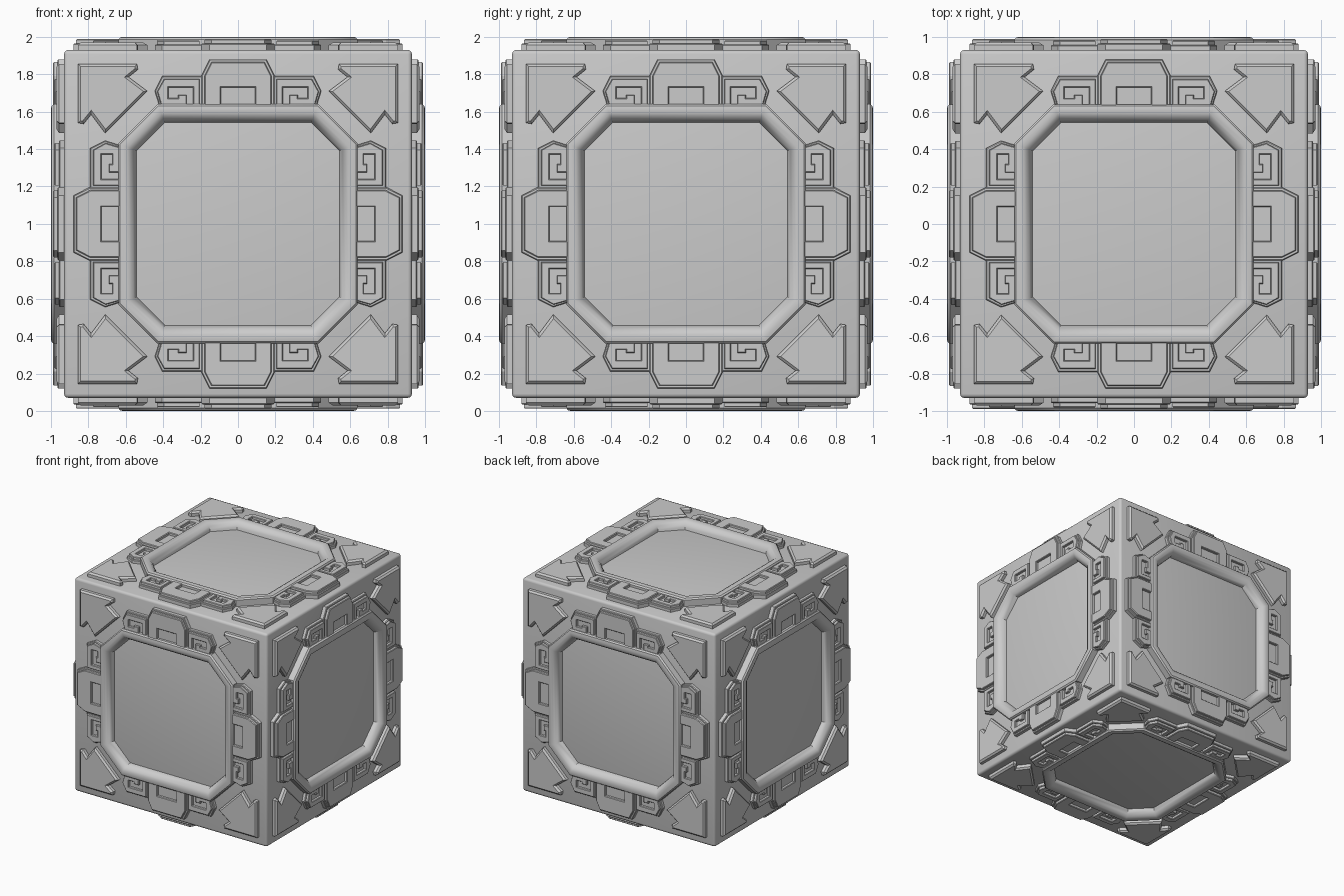
import bpy, bmesh, math
from mathutils import Matrix

if "Cube" in bpy.data.objects:
    bpy.data.objects.remove(bpy.data.objects["Cube"])

BASE = 0.93   # half size of the plain cube
UP = Matrix.Translation((0, 0, 1))
SIDES = [Matrix.Rotation(math.radians(a), 4, 'X') for a in (0, 90, 180, 270)]
SIDES += [Matrix.Rotation(math.radians(a), 4, 'Y') for a in (90, -90)]


def finish(bm, name, smooth=False):
    bmesh.ops.recalc_face_normals(bm, faces=bm.faces[:])
    mesh = bpy.data.meshes.new(name)
    bm.to_mesh(mesh)
    bm.free()
    obj = bpy.data.objects.new(name, mesh)
    bpy.context.collection.objects.link(obj)
    if smooth:
        bpy.context.view_layer.objects.active = obj
        obj.select_set(True)
        bpy.ops.object.shade_smooth_by_angle(angle=math.radians(35))
        obj.select_set(False)
    return obj


def plate(bm, pts, top, chamfer, mat):
    """Raised flat plate with a chamfered upper rim."""
    verts = [bm.verts.new((u, v, BASE - 0.01)) for u, v in pts]
    face = bm.faces.new(verts)
    ext = bmesh.ops.extrude_face_region(bm, geom=[face])['geom']
    upper = [e for e in ext if isinstance(e, bmesh.types.BMVert)]
    for w in upper:
        w.co.z = top
    rim = [e for e in ext if isinstance(e, bmesh.types.BMEdge)]
    new = set(verts + upper)
    bev = bmesh.ops.bevel(bm, geom=rim, offset=chamfer, segments=1,
                          affect='EDGES', clamp_overlap=True)
    new = {w for w in new if w.is_valid} | set(bev['verts'])
    bmesh.ops.transform(bm, matrix=mat, verts=list(new))


def ornament(name, layers, mirrored=False):
    """Repeat the plates four times on each of the six sides."""
    bm = bmesh.new()
    for side in SIDES:
        for k in range(4):
            mat = UP @ side @ Matrix.Rotation(k * math.pi / 2, 4, 'Z')
            for pts, top, chamfer in layers:
                plate(bm, pts, top, chamfer, mat)
                if mirrored:
                    plate(bm, [(-u, v) for u, v in pts], top, chamfer, mat)
    return finish(bm, name)


# Main cube with softened edges
bm = bmesh.new()
bmesh.ops.create_cube(bm, size=2 * BASE, matrix=UP)
bmesh.ops.bevel(bm, geom=bm.edges[:], offset=0.022, segments=3, profile=0.5, affect='EDGES')
finish(bm, "cube_body", True)

# Octagonal frames: (flat radius, corner position, height)
profile = [(0.64, 0.43, 0.92), (0.64, 0.43, 0.985), (0.63, 0.426, 0.997), (0.615, 0.42, 1.0),
           (0.59, 0.41, 0.998), (0.572, 0.403, 0.988), (0.557, 0.397, 0.97),
           (0.546, 0.392, 0.948), (0.54, 0.39, 0.92)]
bm = bmesh.new()
for side in SIDES:
    rings = []
    for r, c, h in profile:
        octagon = [(r, -c), (r, c), (c, r), (-c, r), (-r, c), (-r, -c), (-c, -r), (c, -r)]
        rings.append([bm.verts.new(UP @ side @ Matrix.Translation((u, v, h)).to_translation())
                      for u, v in octagon])
    for a, b in zip(rings, rings[1:]):
        for i in range(8):
            j = (i + 1) % 8
            bm.faces.new((a[i], a[j], b[j], b[i]))
finish(bm, "octagon_frames", True)

# Arrow-shaped corner plates
arrow = [(0.855, 0.855), (0.54, 0.855), (0.535, 0.825), (0.585, 0.785), (0.485, 0.705),
         (0.705, 0.485), (0.785, 0.585), (0.825, 0.535), (0.855, 0.54)]
arrow[4:6] = [(0.485, 0.71), (0.71, 0.485)]
ornament("corner_arrows", [(arrow, 0.97, 0.014)])

# Stepped centre plates with a square notch at the frame
crest_base = [(-0.195, 0.63), (-0.195, 0.795), (-0.152, 0.88), (0.152, 0.88),
              (0.195, 0.795), (0.195, 0.63)]
crest_top = [(-0.18, 0.63), (-0.18, 0.79), (-0.142, 0.865), (0.142, 0.865), (0.18, 0.79),
             (0.18, 0.63), (0.092, 0.63), (0.092, 0.73), (-0.092, 0.73), (-0.092, 0.63)]
ornament("centre_crests", [(crest_base, 0.965, 0.005), (crest_top, 0.988, 0.005)])

# Curled hook plates on both sides of each crest
hook_base = [(0.19, 0.63), (0.19, 0.79), (0.405, 0.79), (0.445, 0.71), (0.42, 0.63)]
hook_top = [(0.205, 0.632), (0.205, 0.775), (0.395, 0.775), (0.432, 0.708), (0.41, 0.632),
            (0.275, 0.632), (0.275, 0.69), (0.32, 0.69), (0.32, 0.672), (0.372, 0.672),
            (0.372, 0.73), (0.24, 0.73), (0.24, 0.632)]
ornament("curled_hooks", [(hook_base, 0.958, 0.005), (hook_top, 0.98, 0.004)], True)
